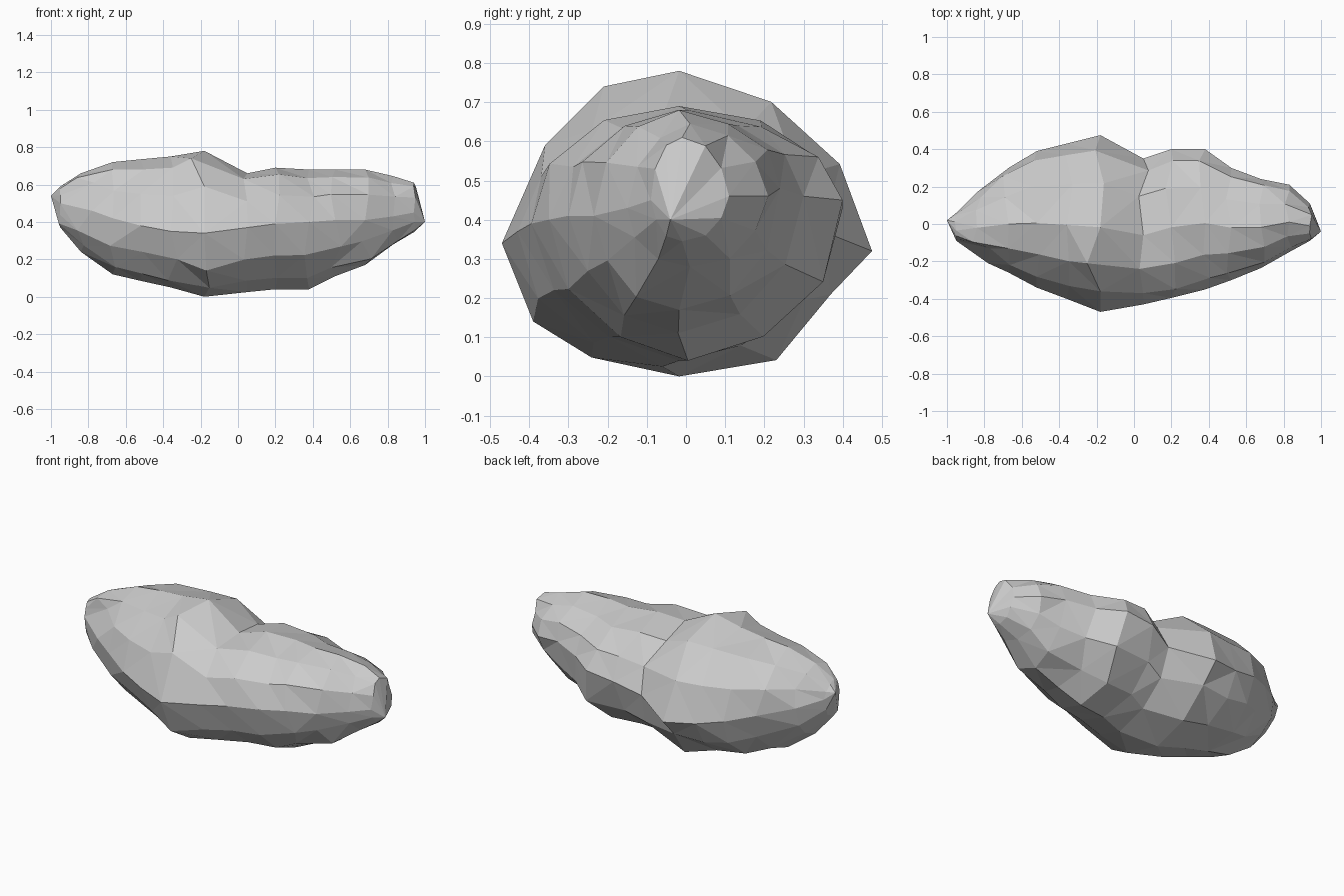
import bpy, bmesh, math, random
from mathutils import Vector

if "Cube" in bpy.data.objects:
    bpy.data.objects.remove(bpy.data.objects["Cube"])

random.seed(7)
SIDES = 12

# Stations along the rock: x, front y, back y, bottom z, top z, front and back heights of the widest line
stations = [
    (-.95, -.09, .06, .37, .59, .50, .50),
    (-.84, -.17, .17, .24, .66, .46, .46),
    (-.67, -.26, .30, .12, .72, .42, .42),
    (-.52, -.34, .39, .085, .735, .38, .38),
    (-.36, -.40, .43, .05, .75, .35, .34),
    (-.18, -.47, .475, .0, .78, .34, .32),
    (.05, -.43, .35, .025, .66, .37, .37),
    (.20, -.395, .40, .04, .69, .39, .43),
    (.38, -.35, .40, .04, .68, .40, .45),
    (.52, -.30, .30, .11, .68, .41, .46),
    (.68, -.235, .24, .17, .68, .41, .48),
    (.83, -.15, .21, .28, .645, .43, .46),
    (.94, -.09, .11, .345, .61, .45, .46),
]

bm = bmesh.new()


def ring(x, y0, y1, zb, zt, zf, zk):
    """One rough oval cross-section, chipped between its extreme points."""
    verts = []
    mid = (y0 + y1) / 2 - .02
    for i in range(SIDES):
        a = math.tau * i / SIDES
        c, s = math.cos(a), math.sin(a)
        y = mid + c * ((y1 - mid) if c > 0 else (mid - y0))
        zr = zf + (zk - zf) * (c + 1) / 2
        z = zr + s * ((zt - zr) if s > 0 else (zr - zb))
        dx = 0
        if i % 3:
            k = random.uniform(-.05, .02)
            y += (y - mid) * k
            z += (z - zr) * k
            dx = random.uniform(-.035, .035) * min(1, (y1 - y0) / .5)
        verts.append(bm.verts.new((x + dx, y, z)))
    return verts


# Faceted skin, closed by a point at each end
rings = [ring(*s) for s in stations]
for a, b in zip(rings, rings[1:]):
    for i in range(SIDES):
        j = (i + 1) % SIDES
        bm.faces.new((a[i], a[j], b[j], b[i]))
for end, tip in ((rings[0], (-1, .02, .54)), (rings[-1], (1, -.04, .40))):
    t = bm.verts.new(tip)
    for i in range(SIDES):
        bm.faces.new((end[i], end[(i + 1) % SIDES], t))

# Crest and corners of the large lump
rings[5][4].co = Vector((-.25, -.21, .74))
rings[5][5].co = Vector((-.18, -.36, .59))
rings[5][7].co = Vector((-.17, -.39, .14))
rings[5][11].co = Vector((-.18, .37, .21))
rings[6][4].co = Vector((.03, -.24, .63))

# Notch at the left front
rings[1][5].co = Vector((-.77, -.13, .61))
rings[1][6].co = Vector((-.78, -.21, .46))

bmesh.ops.triangulate(bm, faces=bm.faces[:], quad_method='BEAUTY')
bmesh.ops.recalc_face_normals(bm, faces=bm.faces[:])

mesh = bpy.data.meshes.new("rock")
bm.to_mesh(mesh)
bm.free()
rock = bpy.data.objects.new("rock", mesh)
bpy.context.collection.objects.link(rock)
